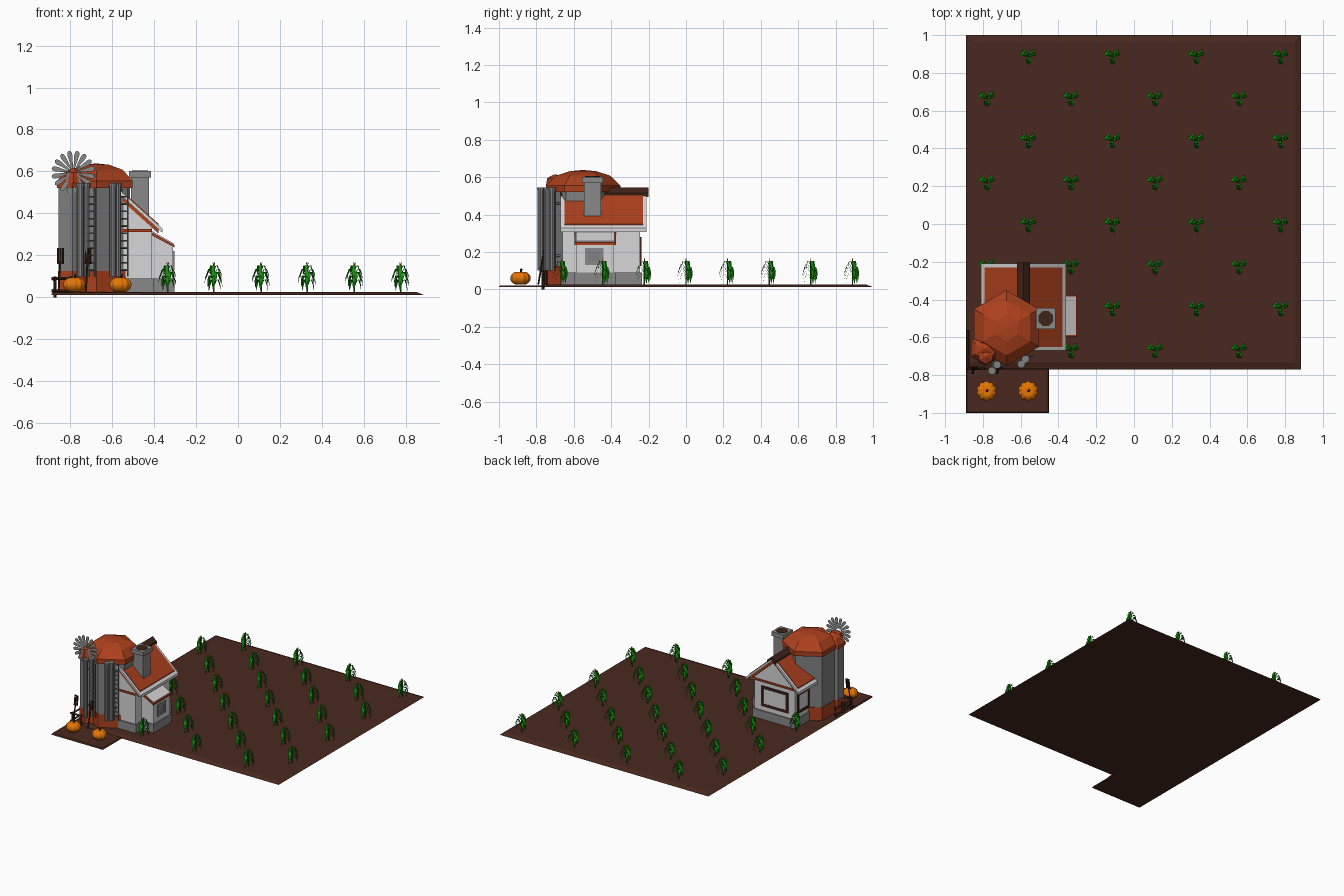
import bpy, bmesh, math, random
from mathutils import Vector, Matrix

random.seed(4)
old = bpy.data.objects.get("Cube")
if old:
    bpy.data.objects.remove(old)


def material(name, r, g, b):
    m = bpy.data.materials.new(name)
    m.use_nodes = True
    m.diffuse_color = (r, g, b, 1)
    m.node_tree.nodes["Principled BSDF"].inputs["Base Color"].default_value = (r, g, b, 1)
    return m


SOIL = material("soil", .066, .022, .013)
WOOD = material("dark_wood", .05, .017, .01)
ORANGE = material("roof_orange", .42, .052, .012)
WHITE = material("wall_white", .68, .68, .68)
STEEL = material("steel_grey", .22, .22, .22)
STONE = material("stone_grey", .25, .25, .25)
GREEN = material("leaf_green", .008, .25, .004)
PUMPKIN = material("pumpkin_orange", .78, .18, .002)


def finish(name, bm, *mats):
    bmesh.ops.recalc_face_normals(bm, faces=bm.faces)
    me = bpy.data.meshes.new(name)
    bm.to_mesh(me)
    bm.free()
    for m in mats:
        me.materials.append(m)
    ob = bpy.data.objects.new(name, me)
    bpy.context.collection.objects.link(ob)
    return ob


def box(name, mat, x, y, z, taper=0.0):
    """Box from ranges; taper pulls the top edges inwards."""
    bm = bmesh.new()
    bmesh.ops.create_cube(bm, size=1)
    for v in bm.verts:
        pull = taper if v.co.z > 0 else 0
        sx, sy = math.copysign(pull, v.co.x), math.copysign(pull, v.co.y)
        v.co = [a + (b - a) * (c + .5) for (a, b), c in zip((x, y, z), v.co)]
        v.co -= Vector((sx, sy, 0))
    return finish(name, bm, mat)


def prism(name, mat, pts, y0, y1):
    """Extrude an x-z outline along y."""
    bm = bmesh.new()
    f = bm.faces.new([bm.verts.new((x, y0, z)) for x, z in pts])
    new = bmesh.ops.extrude_face_region(bm, geom=[f])["geom"]
    bmesh.ops.translate(bm, vec=(0, y1 - y0, 0), verts=[g for g in new if isinstance(g, bmesh.types.BMVert)])
    return finish(name, bm, mat)


def lathe(name, mat, x, y, profile, n, turn=0.0):
    """Faceted solid from (radius, height) pairs."""
    bm = bmesh.new()
    rings = [[bm.verts.new((x + r * math.cos(turn + i * math.tau / n), y + r * math.sin(turn + i * math.tau / n), z))
              for i in range(n)] for r, z in profile]
    for a, b in zip(rings, rings[1:]):
        for i in range(n):
            j = (i + 1) % n
            bm.faces.new((a[i], a[j], b[j], b[i]))
    bm.faces.new(rings[0])
    bm.faces.new(rings[-1])
    return finish(name, bm, mat)


def add_rod(bm, p, q, r, n=6):
    p, q = Vector(p), Vector(q)
    d = q - p
    mat = Matrix.Translation((p + q) / 2) @ d.to_track_quat("Z", "Y").to_matrix().to_4x4()
    bmesh.ops.create_cone(bm, cap_ends=True, segments=n, radius1=r, radius2=r, depth=d.length, matrix=mat)


def rods(name, mat, lines, r, n=6):
    bm = bmesh.new()
    for p, q in lines:
        add_rod(bm, p, q, r, n)
    return finish(name, bm, mat)


# Field with sloping edges, and a flat corner plot
box("field", SOIL, (-.89, .885), (-.77, 1), (.012, .026), .036)
box("corner_plot", SOIL, (-.89, -.45), (-1, -.765), (.012, .022), .006)

# House body, foundation and gable trim
RX = -.585
box("foundation", STONE, (-.765, -.40), (-.67, -.235), (.018, .09))
prism("house_walls", WHITE, [(-.755, .08), (-.41, .08), (-.41, .35), (RX, .50), (-.755, .35)], -.66, -.245)
for y0, y1, nm in ((-.669, -.66, "front"), (-.245, -.236, "back")):
    box(nm + "_tie_beam", ORANGE, (-.755, -.41), (y0, y1), (.312, .325))

# Main roof: orange soffit, white slabs, orange panels and a dark ridge
for s, nm in ((-1, "right"), (1, "left")):
    def slope(a, b, low, high):
        z = lambda d: .53 - d * .9
        return [(RX + s * a, z(a) + low), (RX + s * b, z(b) + low), (RX + s * b, z(b) + high), (RX + s * a, z(a) + high)]
    prism(nm + "_roof_soffit", ORANGE, slope(0, .205, -.04, -.018), -.662, -.222)
    prism(nm + "_roof_slab", WHITE, slope(0, .225, -.02, 0), -.67, -.21)
    prism(nm + "_roof_panel", ORANGE, slope(0, .207, -.005, .006), -.65, -.23)
prism("roof_ridge", WOOD, [(RX - .034, .495), (RX - .034, .515), (RX, .545), (RX + .034, .515), (RX + .034, .495), (RX, .525)],
      -.67, -.2)

# Side bay with a lean-to roof
box("bay_foundation", STONE, (-.42, -.302), (-.595, -.375), (.018, .09))
prism("bay_walls", WHITE, [(-.42, .08), (-.31, .08), (-.31, .245), (-.42, .305)], -.585, -.385)
prism("bay_roof_trim", ORANGE, [(-.42, .3), (-.303, .238), (-.303, .25), (-.42, .315)], -.595, -.375)
prism("bay_roof", WHITE, [(-.42, .314), (-.308, .251), (-.308, .258), (-.42, .322)], -.587, -.383)


def window(name, x, y, z, axis, frame, pane):
    """Four frame bars around a thin pane; axis is the wall's own normal."""
    span = [x, y, z]
    inner = list(span)
    u = 1 - axis
    w = .02
    inner[u] = (span[u][0] + w, span[u][1] - w)
    inner[2] = (z[0] + w, z[1] - w)
    mid = sum(span[axis]) / 2
    inner[axis] = (mid - .003, mid + .003)
    box(name + "_pane", pane, *inner)
    for k in (u, 2):
        lo, hi = span[k]
        for ends in ((lo, lo + w), (hi - w, hi)):
            bar = list(span)
            bar[k] = ends
            box(name + "_frame", frame, *bar)


# Windows
window("back_window", (-.70, -.47), (-.25, -.238), (.125, .28), 1, WOOD, WHITE)
window("right_window", (-.762, -.75), (-.42, -.27), (.125, .28), 0, WOOD, WHITE)
window("bay_window", (-.315, -.303), (-.54, -.44), (.13, .22), 0, STONE, STEEL)

# Chimney
box("chimney", STONE, (-.51, -.425), (-.545, -.455), (.38, .575))
box("chimney_cap", STONE, (-.52, -.415), (-.555, -.445), (.57, .602))
lathe("chimney_flue", WOOD, -.467, -.5, [(.042, .595), (.042, .605)], 8, math.pi / 8)

# Silos with domed hexagonal roofs
for nm, x, y, r, dome in (("large", -.675, -.55, .185, [(1.08, .52), (1.08, .555), (.78, .608), (.38, .632), (.02, .638)]),
                          ("small", -.79, -.66, .077, [(1.1, .52), (1.1, .55), (.75, .59), (.02, .615)])):
    turn = math.pi / 6
    lathe(nm + "_silo_base", ORANGE, x, y, [(r * 1.03, .018), (r * 1.03, .125)], 6, turn)
    lathe(nm + "_silo_body", STEEL, x, y, [(r, .1), (r, .53)], 6, turn)
    lathe(nm + "_silo_roof", ORANGE, x, y, [(r * f, z) for f, z in dome], 6, turn)

# Pipes with collars
for x, y in ((-.752, -.777), (-.725, -.745), (-.597, -.742), (-.575, -.715)):
    lathe("silo_pipe", STEEL, x, y, [(.017, .1), (.017, .53), (.021, .53), (.021, .545)], 10)
    rods("pipe_bracket", STEEL, [((x, y, z), (x + .01, y + .06, z)) for z in (.18, .46)], .006)

# Ladders
for x, y in ((-.702, -.755), (-.543, -.7)):
    sides = [((x + d, y, .1), (x + d, y, .52)) for d in (-.018, .018)]
    rungs = [((x - .018, y, z), (x + .018, y, z)) for z in [.13 + .035 * i for i in range(11)]]
    rods("ladder", STEEL, sides + rungs, .004, 4)

# Wind wheel: separate paddles around the small silo's roof
C = Vector((-.785, -.732, .595))
bm = bmesh.new()
for i in range(16):
    rot = Matrix.Rotation((i + .5) * math.tau / 16, 3, "Y")
    pts = [(-.003, .02), (.003, .02), (.012, .085), (.009, .1), (0, .105), (-.009, .1), (-.012, .085)]
    for off in (-.002, .002):
        bm.faces.new([bm.verts.new(C + rot @ Vector((x, off, z))) for x, z in pts])
finish("wind_wheel", bm, STONE)
lathe("wheel_housing", ORANGE, -.785, -.70, [(.05, .545), (.042, .595), (.005, .615)], 6, math.pi / 6)

# Fence by the small silo and leaning tools
posts = [((-.872, y, .02), (-.872, y, .1)) for y in (-.745, -.655, -.57)] + [((-.872, -.765, 0), (-.872, -.765, .1)),
                                                                             ((-.80, -.762, .01), (-.80, -.762, .1))]
rails = [((-.88, -.76, z), (-.88, -.56, z)) for z in (.035, .085)]
rails += [((-.89, -.765, z), (-.79, -.765, z)) for z in (.03, .09)]
rods("fence", WOOD, posts + rails, .008, 4)
for x in (-.845, -.715):
    tines = [((x + d, -.765, .16), (x + d, -.755, .235)) for d in (-.012, 0, .012)]
    rods("leaning_fork", WOOD, [((x - .01, -.79, .025), (x, -.76, .2)), ((x - .014, -.765, .165), (x + .014, -.765, .165))]
         + tines, .005, 5)

# Pumpkins: ribbed spheres with stems
for x in (-.78, -.56):
    bm = bmesh.new()
    bmesh.ops.create_uvsphere(bm, u_segments=40, v_segments=12, radius=.055)
    for v in bm.verts:
        rib = 1 - .13 * abs(math.cos(5 * math.atan2(v.co.y, v.co.x))) ** 3
        dip = 1 - .25 * max(0, 1 - v.co.xy.length / .03)
        v.co = (v.co.x * rib, v.co.y * rib, v.co.z * .72 * dip)
    for f in bm.faces:
        f.smooth = True
    finish("pumpkin", bm, PUMPKIN).location = (x, -.885, .06)
    rods("pumpkin_stem", WOOD, [((x, -.885, .08), (x + .006, -.88, .11))], .006)

# Corn plant: stalk, arching leaves in three directions, tassel
bm = bmesh.new()
add_rod(bm, (0, 0, 0), (0, 0, .125), .0035, 5)
for base, rise, reach in ((.025, .035, .034), (.045, .035, .042), (.062, .034, .046), (.08, .03, .04), (.098, .03, .026)):
    for k in range(3):
        a = math.radians(30 + 120 * k + random.uniform(-20, 20))
        out, side = Vector((math.cos(a), math.sin(a), 0)), Vector((-math.sin(a), math.cos(a), 0))
        last = None
        for t, h, w in ((0, 0, .003), (.35, .9, .008), (.65, 1, .0095), (.9, .3, .007), (1, -.5, .001)):
            p = out * reach * t + Vector((0, 0, base + rise * h))
            pair = [bm.verts.new(p + side * w), bm.verts.new(p - side * w)]
            if last:
                bm.faces.new((last[0], last[1], pair[1], pair[0]))
            last = pair
green_count = len(bm.faces)
for d in (-.004, .004):
    add_rod(bm, (0, 0, .12), (d, 0, .142), .002, 4)
bm.faces.ensure_lookup_table()
for f in bm.faces[green_count:]:
    f.material_index = 1
corn = finish("corn_plant", bm, GREEN, PUMPKIN)

# Staggered planting rows, leaving room for the house
spots = [((-.56 if row % 2 == 0 else -.78) + .445 * col, .89 - .2225 * row) for row in range(8) for col in range(4)]
spots = [(x, y) for x, y in spots if x > -.4 or y > -.3]
corn.location = (*spots[0], .024)
for x, y in spots[1:]:
    plant = bpy.data.objects.new("corn_plant", corn.data)
    bpy.context.collection.objects.link(plant)
    plant.location = (x, y, .024)
